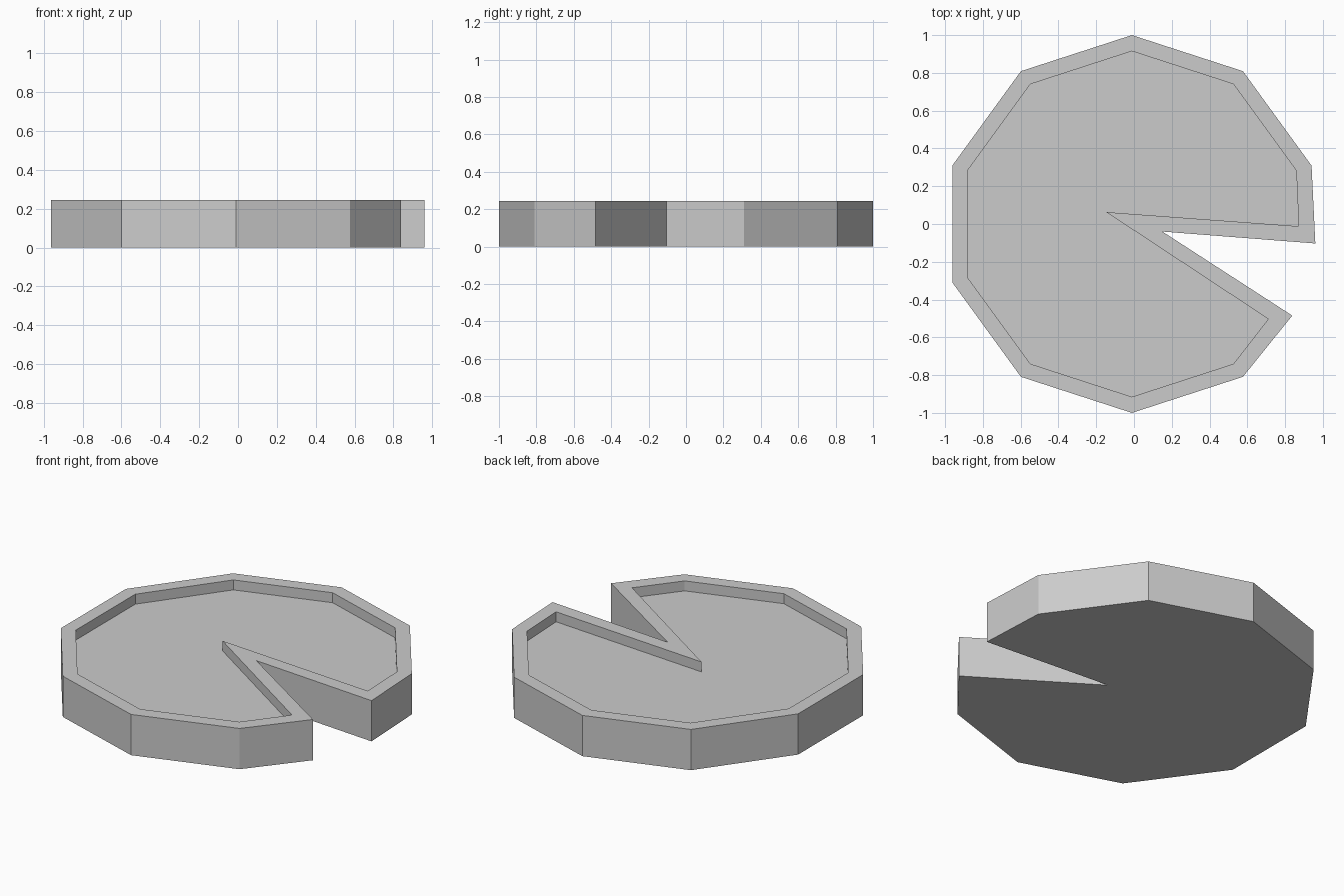
import bpy
import bmesh
from math import cos, sin, radians

cube = bpy.data.objects.get("Cube")
if cube:
    bpy.data.objects.remove(cube, do_unlink=True)

CENTRE_X = -0.011
HEIGHT = 0.245
FLOOR = 0.185

grey = bpy.data.materials.new("light_grey")
grey.use_nodes = True
colour = (0.6, 0.6, 0.6, 1)
grey.diffuse_color = colour
grey.node_tree.nodes["Principled BSDF"].inputs["Base Color"].default_value = colour


def outline(radius, notch):
    """Ten-sided disc with one corner replaced by a wedge-shaped notch."""
    arc = [(CENTRE_X + radius * cos(radians(a)), radius * sin(radians(a)))
           for a in range(18, 307, 36)]
    return arc + notch


def loop(bm, points, z):
    return [bm.verts.new((x, y, z)) for x, y in points]


def bridge(bm, a, b):
    for i in range(len(a)):
        j = (i + 1) % len(a)
        bm.faces.new((a[i], a[j], b[j], b[i]))


# Notch corners: lower tip, apex, upper tip
outer = outline(1.0, [(0.838, -0.485), (0.15, -0.04), (0.96, -0.103)])
inner = outline(0.915, [(0.711, -0.503), (-0.147, 0.063), (0.872, -0.012)])

# Shallow tray: base, outer wall, flat rim, inner wall, recessed floor
bm = bmesh.new()
base = loop(bm, outer, 0)
rim_outer = loop(bm, outer, HEIGHT)
rim_inner = loop(bm, inner, HEIGHT)
floor = loop(bm, inner, FLOOR)
bridge(bm, base, rim_outer)
bridge(bm, rim_outer, rim_inner)
bridge(bm, rim_inner, floor)
bm.faces.new(floor)
bm.faces.new(base[::-1])
bmesh.ops.recalc_face_normals(bm, faces=bm.faces)

mesh = bpy.data.meshes.new("notched_tray")
bm.to_mesh(mesh)
bm.free()
mesh.materials.append(grey)
tray = bpy.data.objects.new("notched_tray", mesh)
bpy.context.collection.objects.link(tray)
